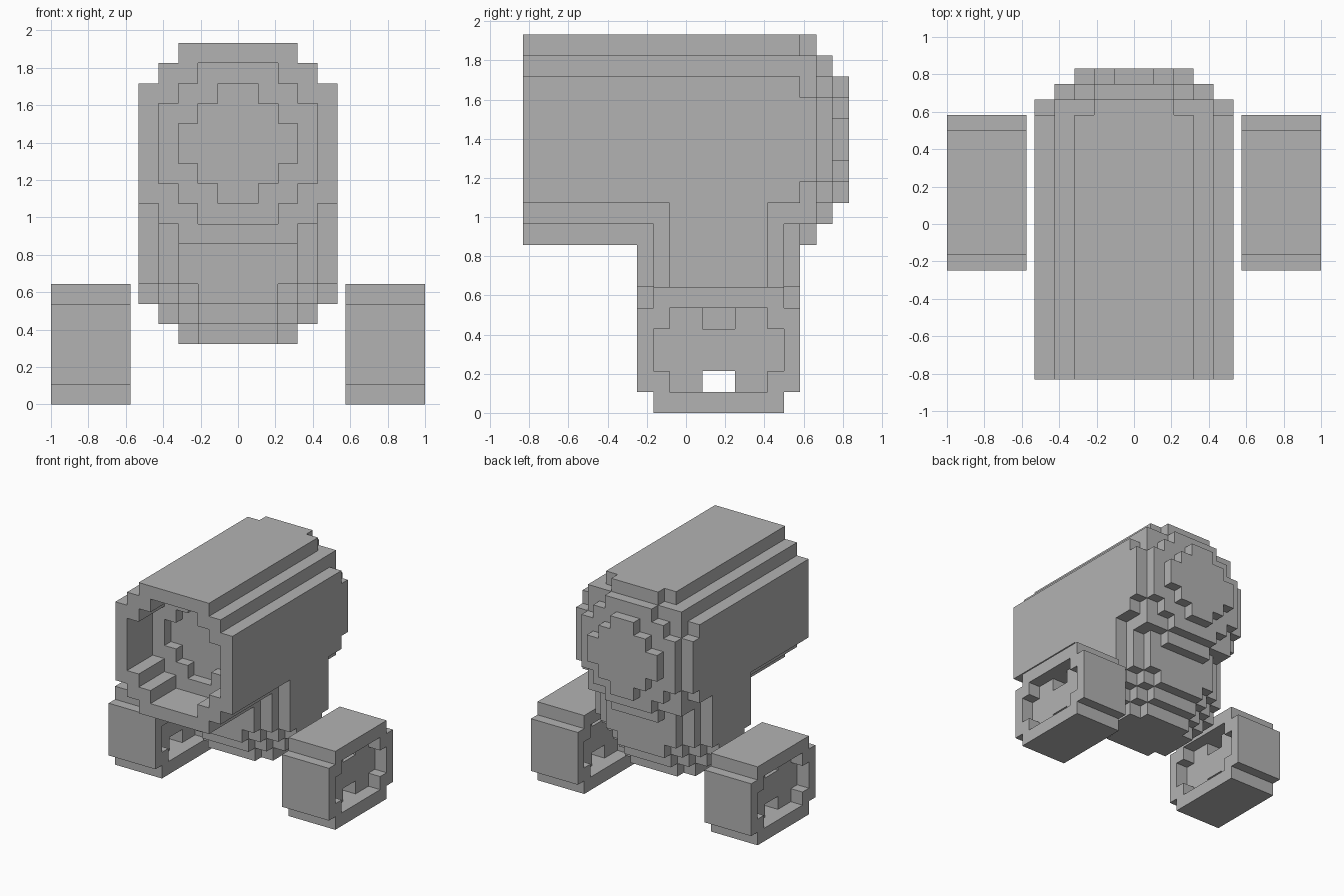
import bpy, bmesh
from mathutils import Vector

if "Cube" in bpy.data.objects:
    bpy.data.objects.remove(bpy.data.objects["Cube"])

CELL = Vector((0.1063, 0.0832, 0.1073))    # block size
Y0 = -0.832                                # front end of the block grid

grey = bpy.data.materials.new("mid_grey")
grey.diffuse_color = (0.45, 0.45, 0.45, 1)
grey.use_nodes = True
grey.node_tree.nodes["Principled BSDF"].inputs["Base Color"].default_value = grey.diffuse_color


def disc(steps, cu, cv):
    """Stepped round section: a union of centred rectangles (half u, half v)."""
    return {(u, v) for a, b in steps
            for u in range(cu - a, cu + a) for v in range(cv - b, cv + b)}


def along_y(steps, j0, j1, ck=13):
    return {(i, j, k) for i, k in disc(steps, 0, ck) for j in range(j0, j1)}


def along_z(steps, k0, k1, cj=12):
    return {(i, j, k) for i, j in disc(steps, 0, cj) for k in range(k0, k1)}


def along_x(steps, i0, i1, cj=12, ck=3):
    return {(i, j, k) for j, k in disc(steps, cj, ck) for i in range(i0, i1)}


def build(name, cells, solid, x0=0.0):
    """Skin the outside of a set of blocks and merge its flat areas."""
    bm = bmesh.new()
    origin = Vector((x0, Y0, 0))
    for c in cells:
        for axis in range(3):
            for side in (0, 1):
                n = list(c)
                n[axis] += 2 * side - 1
                if tuple(n) in solid:
                    continue
                p, q = (axis + 1) % 3, (axis + 2) % 3
                quad = []
                for a, b in ((0, 0), (1, 0), (1, 1), (0, 1)):
                    v = Vector(c)
                    v[axis] += side
                    v[p] += a
                    v[q] += b
                    quad.append(bm.verts.new(origin + v * CELL))
                bm.faces.new(quad if side else quad[::-1])
    bmesh.ops.remove_doubles(bm, verts=bm.verts, dist=0.001)
    bmesh.ops.dissolve_limit(bm, angle_limit=0.02, verts=bm.verts, edges=bm.edges)
    mesh = bpy.data.meshes.new(name)
    bm.to_mesh(mesh)
    bm.free()
    mesh.materials.append(grey)
    obj = bpy.data.objects.new(name, mesh)
    bpy.context.collection.objects.link(obj)
    return obj


FULL = [(3, 5), (4, 4), (5, 3)]
MEDIUM = [(2, 4), (3, 3), (4, 2)]
SMALL = [(1, 3), (2, 2), (3, 1)]

# Barrel: long tube with a domed back and a stepped open mouth
barrel = along_y(FULL, 0, 17)
barrel |= along_y([(2, 5), (4, 4), (5, 2)], 17, 18)
barrel |= along_y(MEDIUM, 18, 19) | along_y(SMALL, 19, 20)
barrel -= along_y(MEDIUM, 0, 4) | along_y(SMALL, 4, 5)

# Stand: upright column narrowing in steps towards the bottom
stand = along_z(FULL, 6, 10)
stand |= along_z([(2, 5), (3, 4), (4, 3), (5, 2)], 5, 6)
stand |= along_z([(2, 4), (3, 3), (4, 2)], 4, 5)
stand |= along_z([(2, 3), (3, 2)], 3, 4)
stand -= barrel

body = barrel | stand
build("barrel", barrel, body)
build("stand", stand, body)

# Wheels: rim with a recessed hub plate notched at top and bottom
wheel = along_x([(4, 3), (5, 2)], 0, 4) - along_x([(4, 1), (3, 2)], 0, 4)
hub = along_x([(4, 1), (3, 2)], 1, 3)
hub -= {(i, j, k) for i in (1, 2) for j in (11, 12) for k in (1, 4)}
wheel |= hub
for side, x0 in (("left", -1.0), ("right", 1.0 - 4 * CELL.x)):
    build(side + "_wheel", wheel, wheel, x0)
